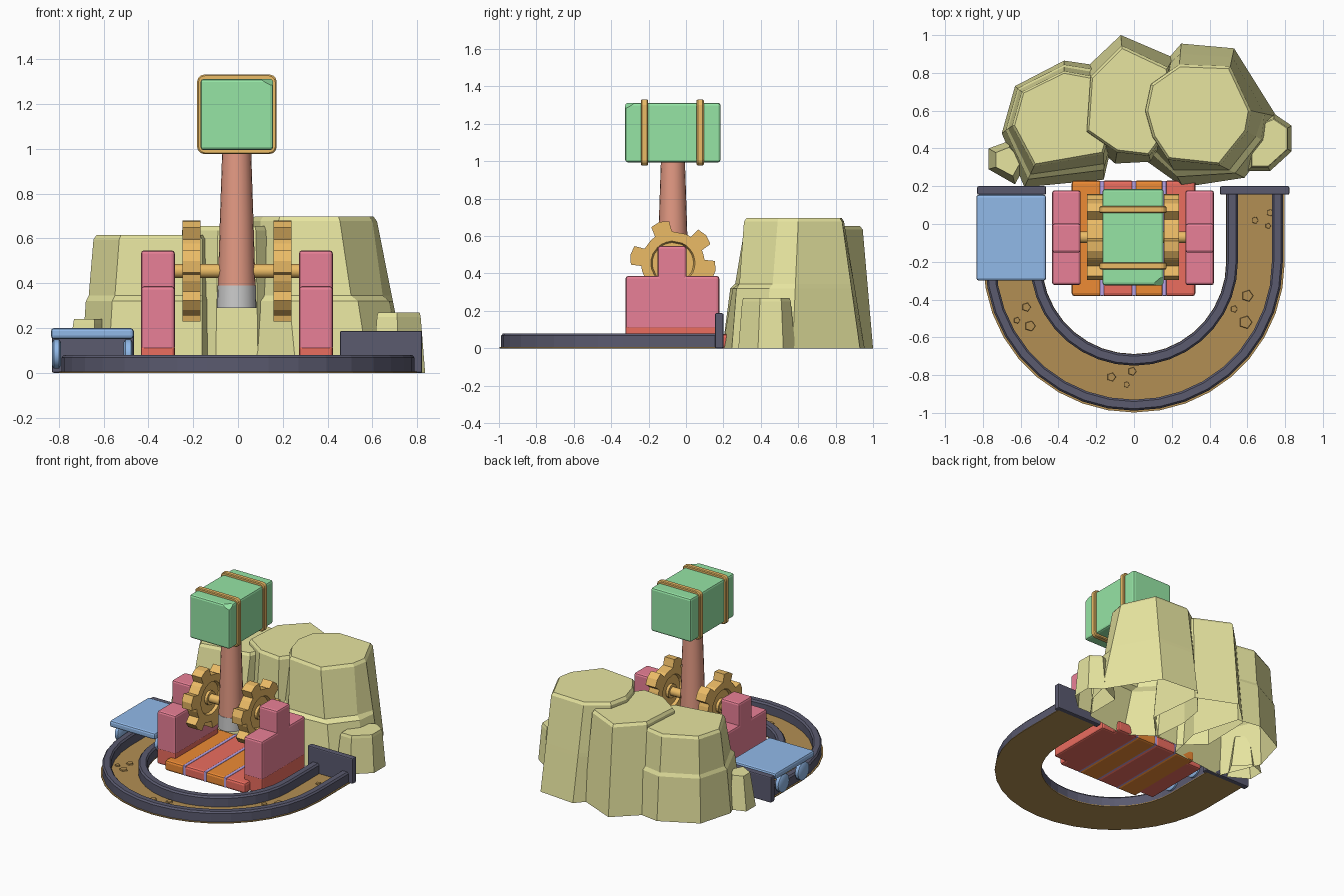
import bpy, bmesh, math
from mathutils import Vector

if "Cube" in bpy.data.objects:
    bpy.data.objects.remove(bpy.data.objects["Cube"])


def mat(name, rgb):
    m = bpy.data.materials.new(name)
    m.diffuse_color = [min(1, (c / 255) ** 2.2 * 1.25) for c in rgb] + [1]
    m.use_nodes = True
    m.node_tree.nodes["Principled BSDF"].inputs["Base Color"].default_value = m.diffuse_color
    return m


ROCK = mat("sandstone", (208, 206, 143))
DARK = mat("dark_iron", (82, 82, 100))
DIRT = mat("dirt", (160, 128, 76))
BLUE = mat("blue_paint", (130, 166, 210))
PINK = mat("pink_paint", (210, 115, 135))
RED = mat("red_paint", (212, 98, 86))
ORANGE = mat("orange_wood", (214, 124, 50))
LILAC = mat("lilac_strip", (165, 145, 205))
GOLD = mat("gold", (212, 168, 92))
GREEN = mat("green_paint", (134, 206, 148))
WOOD = mat("handle_wood", (205, 138, 118))


def finish(bm, name, material=None, smooth=False):
    bmesh.ops.recalc_face_normals(bm, faces=bm.faces)
    me = bpy.data.meshes.new(name)
    bm.to_mesh(me)
    bm.free()
    ob = bpy.data.objects.new(name, me)
    bpy.context.collection.objects.link(ob)
    if material:
        me.materials.append(material)
    if smooth:
        bpy.ops.object.select_all(action='DESELECT')
        ob.select_set(True)
        bpy.context.view_layer.objects.active = ob
        bpy.ops.object.shade_smooth_by_angle(angle=math.radians(40))
    return ob


def box(name, lo, hi, material, bevel=0.012, chip=None):
    bm = bmesh.new()
    bmesh.ops.create_cube(bm, size=1)
    for v in bm.verts:
        v.co = [l + (c + 0.5) * (h - l) for l, h, c in zip(lo, hi, v.co)]
    if bevel:
        bmesh.ops.bevel(bm, geom=bm.edges[:], offset=bevel, segments=2, profile=0.5, affect='EDGES')
    if chip:
        bmesh.ops.bisect_plane(bm, geom=bm.verts[:] + bm.edges[:] + bm.faces[:],
                               plane_co=chip[0], plane_no=chip[1], clear_outer=True)
        bmesh.ops.holes_fill(bm, edges=[e for e in bm.edges if e.is_boundary])
    return finish(bm, name, material)


def loft(name, rings, material, cap_start=True, cap_end=True, closed=False, smooth=False):
    """Skin a list of equal-length point loops."""
    bm = bmesh.new()
    vs = [[bm.verts.new(p) for p in r] for r in rings]
    n = len(rings[0])
    pairs = list(zip(vs, vs[1:])) + ([(vs[-1], vs[0])] if closed else [])
    for a, b in pairs:
        for i in range(n):
            j = (i + 1) % n
            bm.faces.new((a[i], a[j], b[j], b[i]))
    if not closed and cap_start:
        bm.faces.new(vs[0])
    if not closed and cap_end:
        bm.faces.new(vs[-1])
    return finish(bm, name, material, smooth)


def circle_x(x, r, cy, cz, n):
    return [(x, cy + r * math.cos(math.tau * i / n), cz + r * math.sin(math.tau * i / n)) for i in range(n)]


def circle_z(z, r, cx, cy, n):
    return [(cx + r * math.cos(math.tau * i / n), cy + r * math.sin(math.tau * i / n), z) for i in range(n)]


# U-shaped track: a cross-section of (radius, z) swept round the bend
def u_sweep(name, section, material, seg=18):
    rings = [[(r, 0.17, z) for r, z in section]]
    for i in range(seg + 1):
        a = -math.pi * i / seg
        rings.append([(r * math.cos(a), -0.2 + r * math.sin(a), z) for r, z in section])
    rings.append([(-r, 0.17, z) for r, z in section])
    loft(name, rings, material)


def rail_section(a, b):
    return [(a, 0.002), (a, 0.068), (a + 0.01, 0.08), (b - 0.01, 0.08), (b, 0.068), (b, 0.002)]


u_sweep("track_bed", [(0.488, 0), (0.488, 0.006), (0.798, 0.006), (0.798, 0)], DIRT)
u_sweep("inner_rail", rail_section(0.49, 0.55), DARK)
u_sweep("outer_rail", rail_section(0.73, 0.788), DARK)

# Pebbles on the track bed
for i, (x, y, r) in enumerate([(.64, .02, .02), (.71, -.01, .016), (.72, .06, .02), (.6, -.38, .033),
                               (.53, -.45, .02), (.59, -.52, .037), (-.62, -.51, .018), (-.57, -.44, .025),
                               (-.55, -.54, .03), (-.12, -.81, .025), (-.04, -.85, .018), (-.01, -.78, .024)]):
    loft(f"pebble_{i}", [circle_z(0.003, r, x, y, 5), circle_z(0.015, r * 0.9, x, y, 5)], DIRT)

# End stops
box("right_end_stop", (0.455, 0.155, 0), (0.822, 0.2, 0.188), DARK, 0.008)
box("left_end_stop", (-0.83, 0.155, 0), (-0.465, 0.2, 0.188), DARK, 0.008)

# Flat cart
box("cart_deck", (-0.835, -0.3, 0.152), (-0.465, 0.155, 0.2), BLUE, 0.014)
for i, (x0, x1) in enumerate([(-0.83, -0.79), (-0.51, -0.47)]):
    for k, y in enumerate((-0.19, 0.04)):
        loft(f"cart_wheel_{i}{k}", [circle_x(x0, 0.052, y, 0.085, 16), circle_x(x0 + .008, 0.065, y, 0.085, 16),
                                    circle_x(x1 - .008, 0.065, y, 0.085, 16), circle_x(x1, 0.052, y, 0.085, 16)],
             BLUE, smooth=True)

# Plank platform
seams = [-0.33, -0.17, 0.0, 0.16, 0.325]
for i in range(4):
    box(f"plank_{i}", (seams[i], -0.382, 0), (seams[i + 1], 0.23, 0.076), (ORANGE, RED)[i % 2], 0.016)
for i, x in enumerate(seams[1:4]):
    box(f"plank_strip_{i}", (x - 0.011, -0.38, 0.004), (x + 0.011, 0.228, 0.077), LILAC, 0.003)

# Gear outline: flared teeth at slightly uneven angles
def gear_outline(x):
    pts = []
    for a in (-10, 40, 108, 169, 229, 287):
        for da, r in ((-16, .17), (-13, .225), (0, .232), (13, .225), (16, .17), (26, .17)):
            t = math.radians(a + da)
            pts.append((x, -0.07 + r * math.cos(t), 0.455 + r * math.sin(t)))
    return pts


def shrink(pts, x, r):
    out = []
    for p in pts:
        d = Vector((p[1] + 0.07, p[2] - 0.455)).normalized() * r
        out.append((x, -0.07 + d.x, 0.455 + d.y))
    return out


# Mirrored sides: posts and gears
for name, s in (("left", -1), ("right", 1)):
    def xr(a, b, off=-0.005):
        return sorted((s * a + off, s * b + off))
    a, b = xr(0.277, 0.428)
    box(name + "_post", (a, -0.323, 0.1), (b, 0.178, 0.387), PINK, 0.014)
    box(name + "_post_foot", (a, -0.323, 0.0), (b, 0.178, 0.122), RED, 0.012)
    box(name + "_post_top", (a, -0.152, 0.3), (b, 0.003, 0.547), PINK, 0.014)
    a, b = xr(0.163, 0.243)
    oa, ob_ = gear_outline(a), gear_outline(b)
    loft(name + "_gear", [oa, ob_, shrink(ob_, b, 0.118), shrink(ob_, b - 0.02, 0.11),
                          shrink(oa, a + 0.02, 0.11), shrink(oa, a, 0.118)], GOLD, closed=True)
    loft(name + "_gear_web", [circle_x(a + 0.02, 0.115, -0.07, 0.455, 20),
                              circle_x(b - 0.02, 0.115, -0.07, 0.455, 20)], GOLD)
    loft(name + "_gear_hub", [circle_x(a, 0.05, -0.07, 0.455, 16), circle_x(b, 0.05, -0.07, 0.455, 16)], GOLD)
loft("axle", [circle_x(-0.3, 0.031, -0.07, 0.455, 16), circle_x(0.29, 0.031, -0.07, 0.455, 16)], GOLD, smooth=True)

# Hammer handle with grey end cap
CX, CY = -0.006, -0.07
loft("handle", [circle_z(0.385, 0.084, CX, CY, 20), circle_z(0.68, 0.075, CX, CY, 20),
                circle_z(1.01, 0.064, CX, CY, 20)], WOOD, smooth=True)
loft("handle_cap", [circle_z(0.29, 0.088, CX, CY, 20), circle_z(0.39, 0.086, CX, CY, 20)], None, smooth=True)

# Hammer head with a chipped corner, and two bands
box("hammer_head", (-0.167, -0.325, 0.994), (0.157, 0.185, 1.312), GREEN, 0.014,
    chip=((0.135, -0.325, 1.29), Vector((0.5, -0.6, 1)).normalized()))


def round_rect(y, h, c):
    cx, cz, out = -0.005, 1.154, []
    for q in range(4):
        sx, sz = ((1, 1), (-1, 1), (-1, -1), (1, -1))[q]
        for i in range(4):
            t = math.pi / 2 * (q + i / 3)
            out.append((cx + sx * (h - c) + c * math.cos(t), y, cz + sz * (h - c) + c * math.sin(t)))
    return out


for i, (y0, y1) in enumerate([(-0.241, -0.203), (0.057, 0.095)]):
    loft(f"head_band_{i}", [round_rect(y0, 0.155, 0.02), round_rect(y0, 0.172, 0.03),
                            round_rect(y0 + 0.006, 0.177, 0.03), round_rect(y1 - 0.006, 0.177, 0.03),
                            round_rect(y1, 0.172, 0.03), round_rect(y1, 0.155, 0.02)], GOLD, closed=True)


# Rocks: open-bottomed shells from base outline to top outline, bevelled crown,
# with a ledge only where the base point lies in front of ledge_y
def rock(name, base, top, h, ledge_y=-1):
    c = sum((Vector(p) for p in top), Vector((0, 0))) / len(top)
    rings = [[(*b, 0) for b in base]]
    for z, k in ((0.32, 0.38), (0.345, 0.62)) if ledge_y > 0 else ():
        rings.append([(*Vector(b).lerp(Vector(t), k if b[1] < ledge_y else z / (h - 0.02)), z)
                      for b, t in zip(base, top)])
    rings.append([(*t, h - 0.02) for t in top])
    rings.append([(*(c + (Vector(t) - c) * 0.95), h) for t in top])
    loft(name, rings, ROCK, cap_start=False)


rock("left_rock",
     [(-.70, .48), (-.63, .73), (-.37, .865), (-.20, .84), (-.10, .5), (-.16, .235), (-.58, .195)],
     [(-.645, .52), (-.595, .70), (-.37, .81), (-.21, .78), (-.12, .5), (-.16, .37), (-.53, .305)], 0.615, 1)
rock("middle_rock",
     [(-.26, .46), (-.25, .83), (-.07, 1.0), (.21, .88), (.25, .5), (.09, .33), (-.10, .32)],
     [(-.25, .49), (-.23, .78), (-.065, .945), (.18, .83), (.22, .55), (.08, .36), (-.09, .38)], 0.655)
rock("right_rock",
     [(.05, .58), (.08, .76), (.25, .955), (.53, .93), (.755, .57), (.72, .42), (.585, .245), (.26, .195), (.07, .33)],
     [(.06, .6), (.09, .74), (.24, .845), (.51, .835), (.62, .60), (.60, .49), (.455, .31), (.18, .34), (.10, .46)],
     0.697, 0.5)
rock("small_right_rock",
     [(.60, .52), (.74, .585), (.835, .52), (.835, .385), (.72, .28), (.60, .28)],
     [(.62, .51), (.74, .56), (.815, .51), (.815, .395), (.71, .30), (.62, .30)], 0.27)
rock("small_left_rock",
     [(-.77, .40), (-.66, .44), (-.56, .34), (-.63, .21), (-.77, .29)],
     [(-.735, .38), (-.66, .41), (-.59, .34), (-.64, .25), (-.735, .30)], 0.24)
